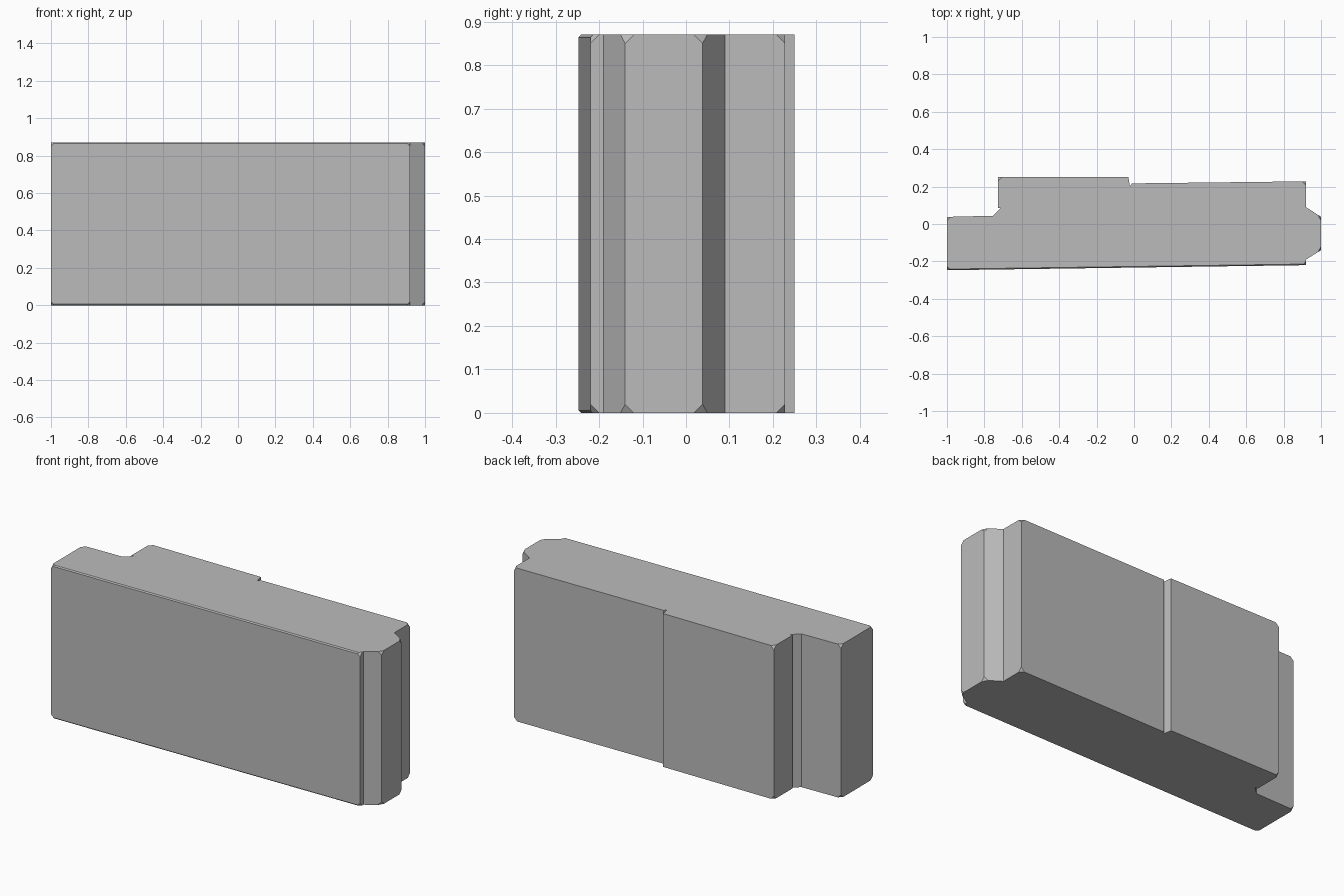
import bpy, bmesh

cube = bpy.data.objects.get("Cube")
if cube:
    bpy.data.objects.remove(cube, do_unlink=True)

HEIGHT = 0.87
CORNER = 0.02

# Plan outline, anticlockwise from the front right corner
outline = [
    (-1, -0.247), (0.92, -0.22), (0.92, -0.19), (1, -0.14),
    (1, 0.038), (0.92, 0.09), (0.92, 0.228),
    (-0.012, 0.217), (-0.022, 0.2), (-0.03, 0.25), (-0.727, 0.25),
    (-0.727, 0.085), (-0.712, 0.085), (-0.755, 0.044), (-1, 0.038),
]
# Outline corners whose tips are clipped at top and bottom
clipped = {0, 1, 3, 4, 6, 10, 14}

grey = bpy.data.materials.new("stone grey")
grey.use_nodes = True
colour = (0.5, 0.5, 0.5, 1)
grey.diffuse_color = colour
grey.node_tree.nodes["Principled BSDF"].inputs["Base Color"].default_value = colour

# Stone block: extruded outline
bm = bmesh.new()
lower = [bm.verts.new((x, y, 0)) for x, y in outline]
upper = [bm.verts.new((x, y, HEIGHT)) for x, y in outline]
bm.faces.new(lower[::-1])
bm.faces.new(upper)
for i in range(len(outline)):
    j = (i + 1) % len(outline)
    bm.faces.new((lower[i], lower[j], upper[j], upper[i]))

# Clipped corner tips
tips = [ring[i] for ring in (lower, upper) for i in clipped]
bmesh.ops.bevel(bm, geom=tips, offset=CORNER, segments=1,
                affect='VERTICES', clamp_overlap=True)

# Fine worn edge along the front face
front = min(bm.faces, key=lambda f: f.normal.y if f.calc_area() > 1 else 1)
bm.normal_update()
front = min((f for f in bm.faces if f.calc_area() > 1), key=lambda f: f.normal.y)
rim = [e for e in front.edges
       if e.calc_length() > 1 and abs(e.verts[0].co.z - e.verts[1].co.z) < 0.01]
bmesh.ops.bevel(bm, geom=rim, offset=0.006, segments=1, affect='EDGES')
bmesh.ops.recalc_face_normals(bm, faces=bm.faces)

mesh = bpy.data.meshes.new("stone_block")
bm.to_mesh(mesh)
bm.free()
mesh.materials.append(grey)
block = bpy.data.objects.new("stone_block", mesh)
bpy.context.collection.objects.link(block)
